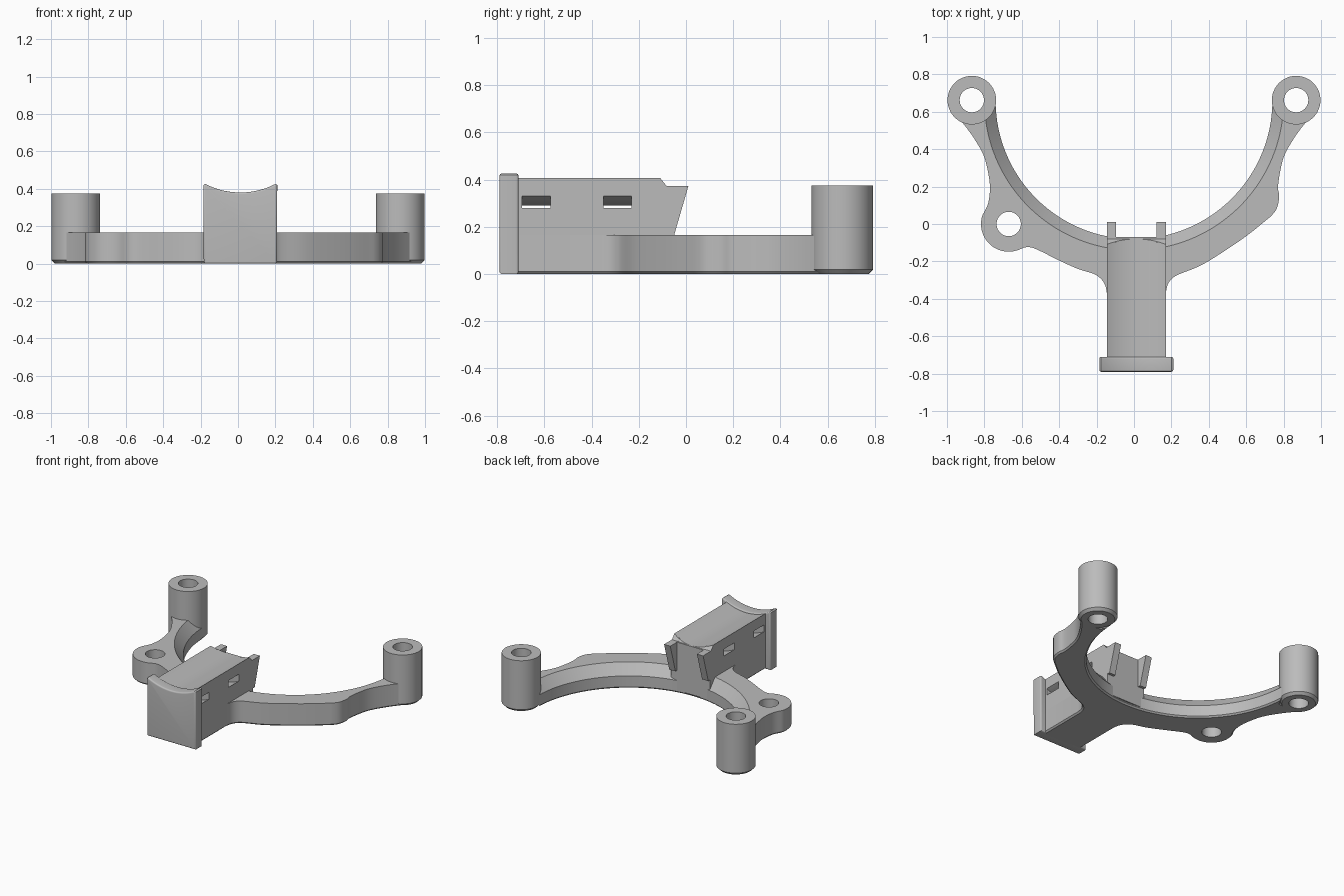
import bpy, bmesh
from math import sin, cos, radians, sqrt
from mathutils import Vector

if "Cube" in bpy.data.objects:
    bpy.data.objects.remove(bpy.data.objects["Cube"])

grey = bpy.data.materials.new("plain grey")
grey.use_nodes = True
COLOUR = (0.5, 0.5, 0.5, 1)
grey.diffuse_color = COLOUR
grey.node_tree.nodes["Principled BSDF"].inputs["Base Color"].default_value = COLOUR

MID = 0.0125          # centre line of the stem
BOSS_X, BOSS_Y = 0.867, 0.662
EAR = (-0.67, 0.0)
PLACE = {"x": lambda a, b, t: (t, a, b),
         "y": lambda a, b, t: (a, t, b),
         "z": lambda a, b, t: (a, b, t)}


def prism(name, pts, axis, lo, hi, rim=0, segments=1, both=False):
    """Extrude a 2D profile along an axis, optionally bevelling its end rims."""
    bm = bmesh.new()
    ends = [[bm.verts.new(PLACE[axis](a, b, t)) for a, b in pts] for t in (lo, hi)]
    caps = [bm.faces.new(e) for e in ends]
    n = len(pts)
    for i in range(n):
        j = (i + 1) % n
        bm.faces.new((ends[0][i], ends[0][j], ends[1][j], ends[1][i]))
    bmesh.ops.recalc_face_normals(bm, faces=bm.faces)
    if rim:
        edges = {e for f in (caps if both else caps[:1]) for e in f.edges}
        bmesh.ops.bevel(bm, geom=list(edges), offset=rim, segments=segments,
                        profile=0.5, affect="EDGES", clamp_overlap=True)
    return add(name, bm)


def add(name, bm):
    mesh = bpy.data.meshes.new(name)
    bm.to_mesh(mesh)
    bm.free()
    mesh.materials.append(grey)
    ob = bpy.data.objects.new(name, mesh)
    bpy.context.collection.objects.link(ob)
    return ob


def select(ob):
    bpy.ops.object.select_all(action="DESELECT")
    ob.select_set(True)
    bpy.context.view_layer.objects.active = ob


def cut(ob, cutter):
    cutter.hide_render = True
    mod = ob.modifiers.new("cut", "BOOLEAN")
    mod.operation, mod.solver, mod.object = "DIFFERENCE", "EXACT", cutter
    select(ob)
    bpy.ops.object.modifier_apply(modifier=mod.name)
    bpy.data.objects.remove(cutter)


def arc(cx, cy, r, start, end, steps):
    angles = [radians(start + (end - start) * i / steps) for i in range(steps + 1)]
    return [(cx + r * cos(a), cy + r * sin(a)) for a in angles]


def circle(cx, cy, r):
    return arc(cx, cy, r, 0, 360, 48)[:-1]


def smooth_path(pts, steps=4):
    """Catmull-Rom curve through the points."""
    p = [Vector(q) for q in [pts[0], *pts, pts[-1]]]
    out = []
    for a, b, c, d in zip(p, p[1:], p[2:], p[3:]):
        for i in range(steps):
            t = i / steps
            out.append(tuple(0.5 * (2 * b + (c - a) * t + (2 * a - 5 * b + 4 * c - d) * t * t
                                    + (3 * b - a - 3 * c + d) * t ** 3)))
    return out + [pts[-1]]


def sag(half, mid, rise, steps=24):
    """Shallow hollow arc, lowest on the centre line."""
    r = (half * half + rise * rise) / (2 * rise)
    xs = [half * (2 * i / steps - 1) for i in range(steps + 1)]
    return [(MID + x, mid + r - sqrt(r * r - x * x)) for x in xs]


# Curved base plate with its side ear and the foot of the stem
left_side = smooth_path([(-0.94, 0.57), (-0.87, 0.48), (-0.81, 0.38), (-0.785, 0.3),
                         (-0.77, 0.2), (-0.78, 0.11), (-0.809, 0.05)])
ear_edge = arc(*EAR, 0.148, 165, 292, 24)
left_front = smooth_path([(-0.585, -0.125), (-0.55, -0.125), (-0.5, -0.145), (-0.4, -0.195),
                          (-0.3, -0.24), (-0.22, -0.265), (-0.18, -0.29),
                          (-0.155, -0.325), (-0.145, -0.37)])
right_side = smooth_path([(0.17, -0.37), (0.18, -0.325), (0.205, -0.29), (0.245, -0.267),
                          (0.35, -0.225), (0.46, -0.16), (0.6, -0.065), (0.7, 0.015),
                          (0.74, 0.05), (0.766, 0.09), (0.776, 0.15), (0.77, 0.2),
                          (0.785, 0.3), (0.81, 0.38), (0.87, 0.48), (0.94, 0.57)])
inner = arc(0, 0.66, 0.74, -1.5, -178.5, 72)
outline = (left_side + ear_edge + left_front + [(-0.145, -0.74), (0.17, -0.74)]
           + right_side + [(0.78, 0.58)] + inner + [(-0.78, 0.58)])
plate = prism("base_plate", outline, "z", 0, 0.165, rim=0.018)
cut(plate, prism("ear_hole", circle(*EAR, 0.065), "z", -0.1, 0.3))

# Sloped upper inside edge of the plate
bm = bmesh.new()
bmesh.ops.create_cone(bm, cap_ends=True, segments=144, radius1=0.708, radius2=0.828, depth=0.15)
bmesh.ops.translate(bm, verts=bm.verts, vec=(0, 0.66, 0.125))
cut(plate, add("slope_cutter", bm))

# Tall mounting posts
posts = []
for side, x in (("left", BOSS_X), ("right", -BOSS_X)):
    post = prism(side + "_post", circle(x, BOSS_Y, 0.13), "z", 0, 0.375, rim=0.018)
    cut(post, prism("post_hole", circle(x, BOSS_Y, 0.065), "z", -0.1, 0.5))
    posts.append(post)

# Stem with a hollow top and two curved strap slots
body = prism("stem", [(-0.74, 0.018), (-0.07, 0.018), (-0.07, 0.37), (-0.08, 0.37),
                      (-0.11, 0.407), (-0.74, 0.407)], "x", -0.145, 0.17)
hollow = sag(0.1575, 0.37, 0.036)
hollow = [(-0.3, 0.45)] + hollow + [(0.3, 0.45), (0.3, 0.6), (-0.3, 0.6)]
cut(body, prism("hollow_cutter", hollow, "y", -0.9, 0.1))
for y in (-0.695, -0.35):
    low, high = sag(0.2, 0.24, 0.066), sag(0.2, 0.29, 0.066)
    cut(body, prism("slot_cutter", low + high[::-1], "y", y, y + 0.12))

# Prongs at the back of the stem
prong_side = [(-0.1, 0.165), (-0.05, 0.165), (0.01, 0.372), (-0.08, 0.372), (-0.1, 0.39)]
prongs = [prism(side + "_prong", prong_side, "x", x, x + 0.05)
          for side, x in (("right", -0.145), ("left", 0.12))]

# Rounded end cap at the front of the stem
cap_shape = [(-0.183, 0), (0.208, 0), (0.21, 0.42)] + sag(0.188, 0.38, 0.046)[::-1] + [(-0.185, 0.42)]
cap = prism("end_cap", cap_shape, "y", -0.79, -0.71, rim=0.032, segments=5, both=True)

for ob in [plate, body, cap, *posts, *prongs]:
    select(ob)
    bpy.ops.object.shade_smooth_by_angle(angle=radians(30))
